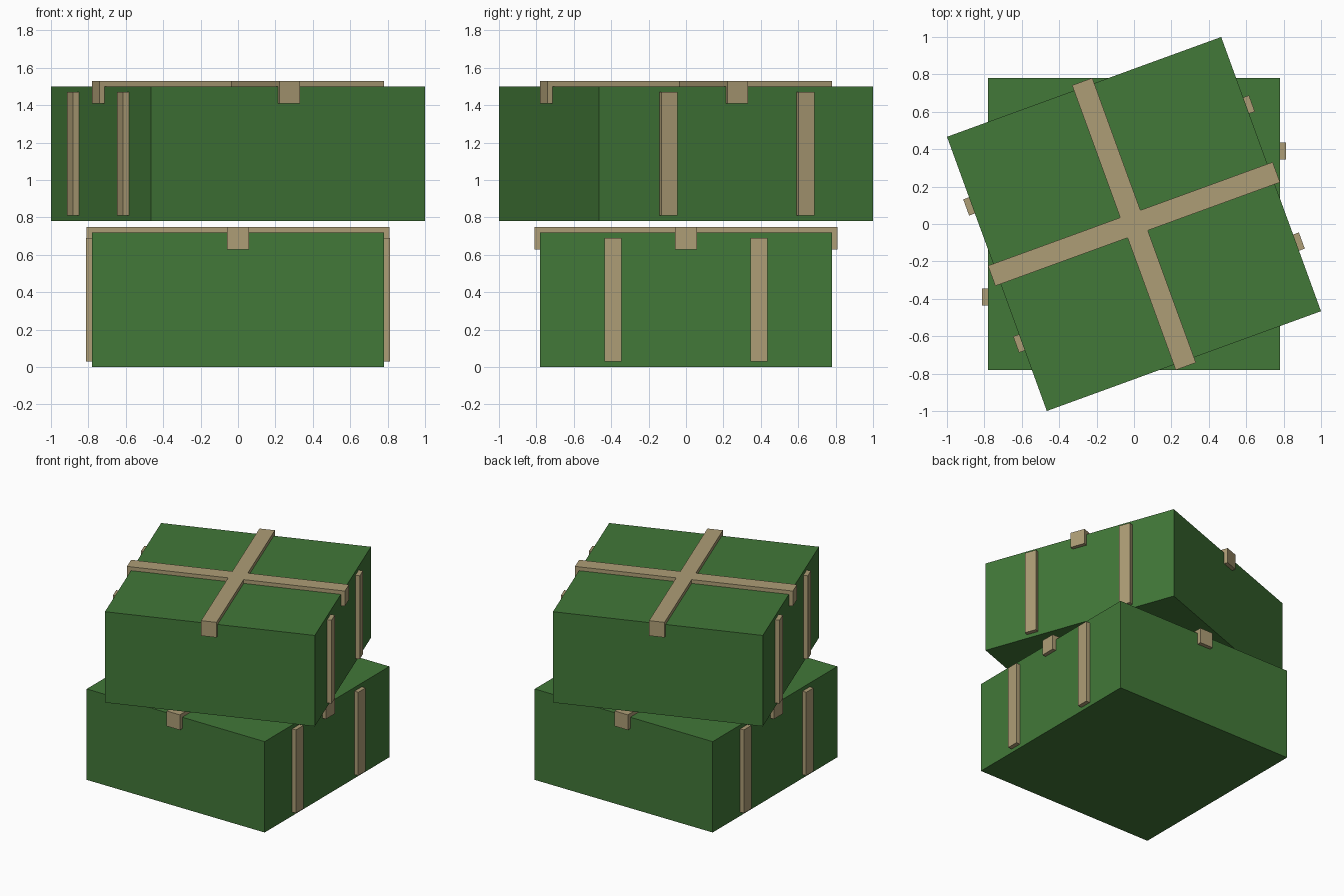
import bpy, bmesh, math
from mathutils import Matrix

if "Cube" in bpy.data.objects:
    bpy.data.objects.remove(bpy.data.objects["Cube"])

HALF, HEIGHT = 0.78, 0.72      # crate half width and height
THICK = 0.03                   # strap thickness


def material(name, rgb):
    m = bpy.data.materials.new(name)
    m.diffuse_color = (*rgb, 1.0)
    m.use_nodes = True
    m.node_tree.nodes["Principled BSDF"].inputs["Base Color"].default_value = m.diffuse_color
    return m


green = material("crate_green", (0.054, 0.188, 0.040))
tan = material("strap_tan", (0.42, 0.34, 0.18))


def finish(name, bm, mat, place):
    bmesh.ops.recalc_face_normals(bm, faces=bm.faces)
    me = bpy.data.meshes.new(name)
    bm.to_mesh(me)
    bm.free()
    me.materials.append(mat)
    ob = bpy.data.objects.new(name, me)
    ob.matrix_world = place
    bpy.context.collection.objects.link(ob)


def box(name, lo, hi, mat, place):
    bm = bmesh.new()
    bmesh.ops.create_cube(bm, size=1.0)
    for v in bm.verts:
        v.co = [(a + b) / 2 + c * (b - a) for a, b, c in zip(lo, hi, v.co)]
    finish(name, bm, mat, place)


def lid_strap(name, width, place):
    # bracket profile: flat over the lid, folded down at both ends
    out, top, low = HALF + THICK, HEIGHT + THICK, HEIGHT - 0.09
    profile = [(-out, low), (-HALF, low), (-HALF, HEIGHT), (HALF, HEIGHT),
               (HALF, low), (out, low), (out, top), (-out, top)]
    bm = bmesh.new()
    face = bm.faces.new([bm.verts.new((x, -width / 2, z)) for x, z in profile])
    ext = bmesh.ops.extrude_face_region(bm, geom=[face])
    for v in ext["geom"]:
        if isinstance(v, bmesh.types.BMVert):
            v.co.y += width
    finish(name, bm, tan, place)


def crate(prefix, z, turn):
    place = Matrix.Translation((0, 0, z)) @ Matrix.Rotation(turn, 4, "Z")
    box(prefix + "_crate", (-HALF, -HALF, 0), (HALF, HALF, HEIGHT), green, place)
    # crossed straps over the lid
    lid_strap(prefix + "_lid_strap_across", 0.115, place)
    lid_strap(prefix + "_lid_strap_along", 0.115,
              place @ Matrix.Rotation(math.pi / 2, 4, "Z"))
    # two upright battens on each of two opposite sides
    for side, sx in (("left", -1), ("right", 1)):
        for end, y in (("front", -0.39), ("back", 0.39)):
            x0, x1 = sorted((sx * HALF, sx * (HALF + 0.033)))
            box(f"{prefix}_{side}_{end}_batten", (x0, y - 0.046, 0.03),
                (x1, y + 0.046, 0.69), tan, place)


crate("lower", 0.0, 0.0)
crate("upper", 0.78, math.radians(20))
